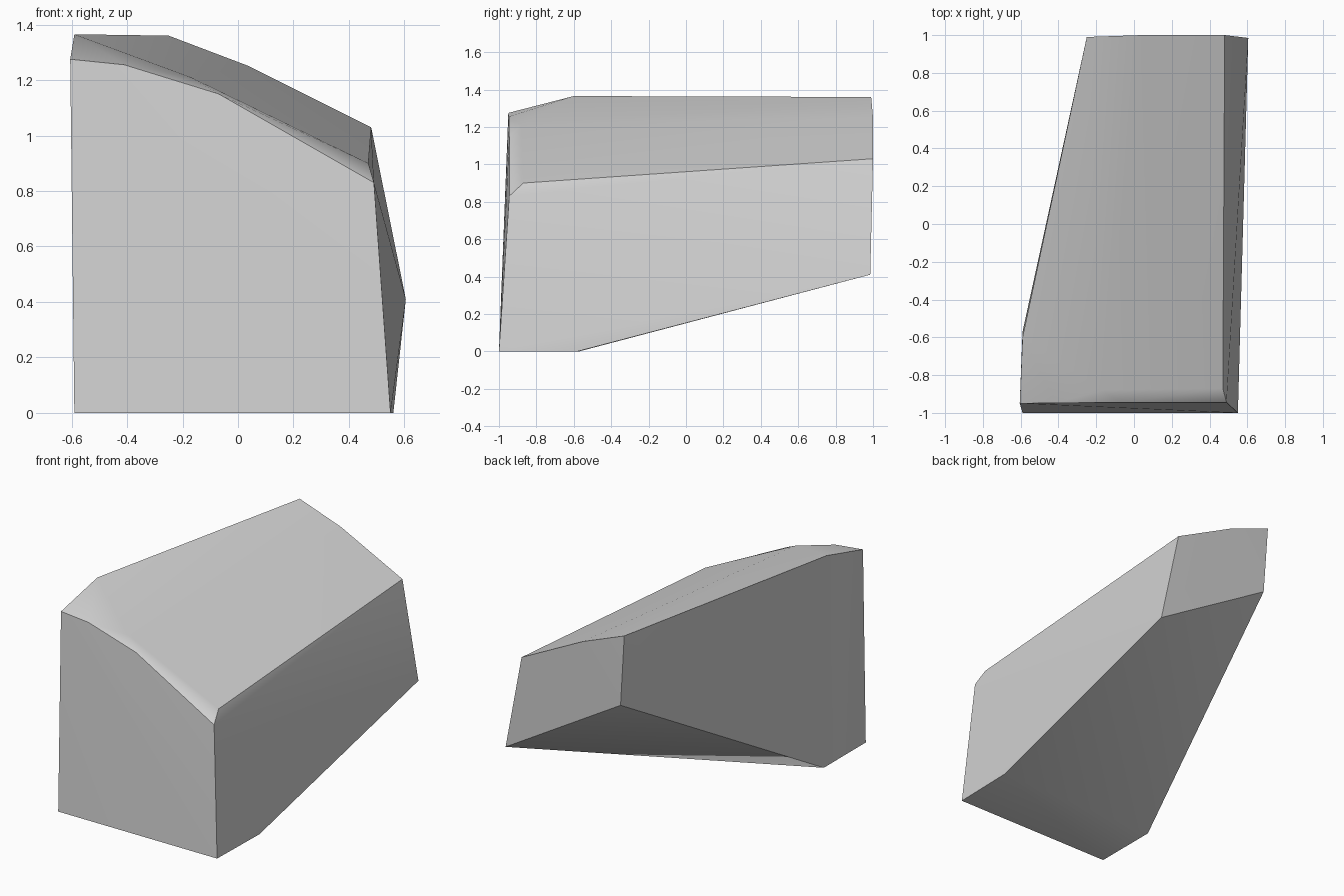
import bpy
import bmesh
import math

# Remove only the default cube
default_cube = bpy.data.objects.get("Cube")
if default_cube:
    bpy.data.objects.remove(default_cube, do_unlink=True)


def make_material(name, color):
    material = bpy.data.materials.new(name)
    material.use_nodes = True
    material.diffuse_color = color
    shader = material.node_tree.nodes["Principled BSDF"]
    shader.inputs["Base Color"].default_value = color
    shader.inputs["Roughness"].default_value = 0.8
    return material


def make_hull(name, outlines, material):
    """Wrap a tight convex skin around a set of named outlines."""
    bm = bmesh.new()
    for outline in outlines:
        for point in outline:
            bm.verts.new(point)
    result = bmesh.ops.convex_hull(bm, input=bm.verts[:])
    unused = set(result["geom_interior"]) | set(result["geom_unused"])
    bmesh.ops.delete(
        bm,
        geom=[g for g in unused if isinstance(g, bmesh.types.BMVert)],
        context="VERTS",
    )
    bmesh.ops.dissolve_limit(
        bm, angle_limit=math.radians(1), verts=bm.verts[:], edges=bm.edges[:]
    )
    bmesh.ops.recalc_face_normals(bm, faces=bm.faces[:])
    mesh = bpy.data.meshes.new(name)
    bm.to_mesh(mesh)
    bm.free()
    mesh.materials.append(material)
    obj = bpy.data.objects.new(name, mesh)
    bpy.context.collection.objects.link(obj)
    return obj


# Flat foot that the block stands on
foot = [(-0.59, -1, 0), (0.55, -1, 0), (0.56, -0.58, 0), (-0.59, -0.57, 0)]

# Curved upper edge of the front panel
front_rim = [(-0.605, -0.95, 1.275), (-0.41, -0.947, 1.255),
             (-0.07, -0.945, 1.15), (0.49, -0.945, 0.83)]

# Front edge of the sloping top, set back behind a narrow bevel
top_front = [(-0.59, -0.6, 1.365), (-0.17, -0.88, 1.21), (0.47, -0.87, 0.9)]

# Small end panel at the back
back_panel = [(-0.25, 0.99, 1.36), (0.04, 1, 1.25), (0.48, 1, 1.03),
              (0.605, 0.985, 0.41), (-0.22, 0.985, 0.9)]

grey = make_material("light grey", (0.65, 0.65, 0.65, 1))
block = make_hull("wedge_block", [foot, front_rim, top_front, back_panel], grey)

# Soft top and bevel, crisp main corners
bpy.ops.object.select_all(action="DESELECT")
block.select_set(True)
bpy.context.view_layer.objects.active = block
bpy.ops.object.shade_smooth_by_angle(angle=math.radians(35))
weighted = block.modifiers.new("Even shading", "WEIGHTED_NORMAL")
weighted.keep_sharp = True
